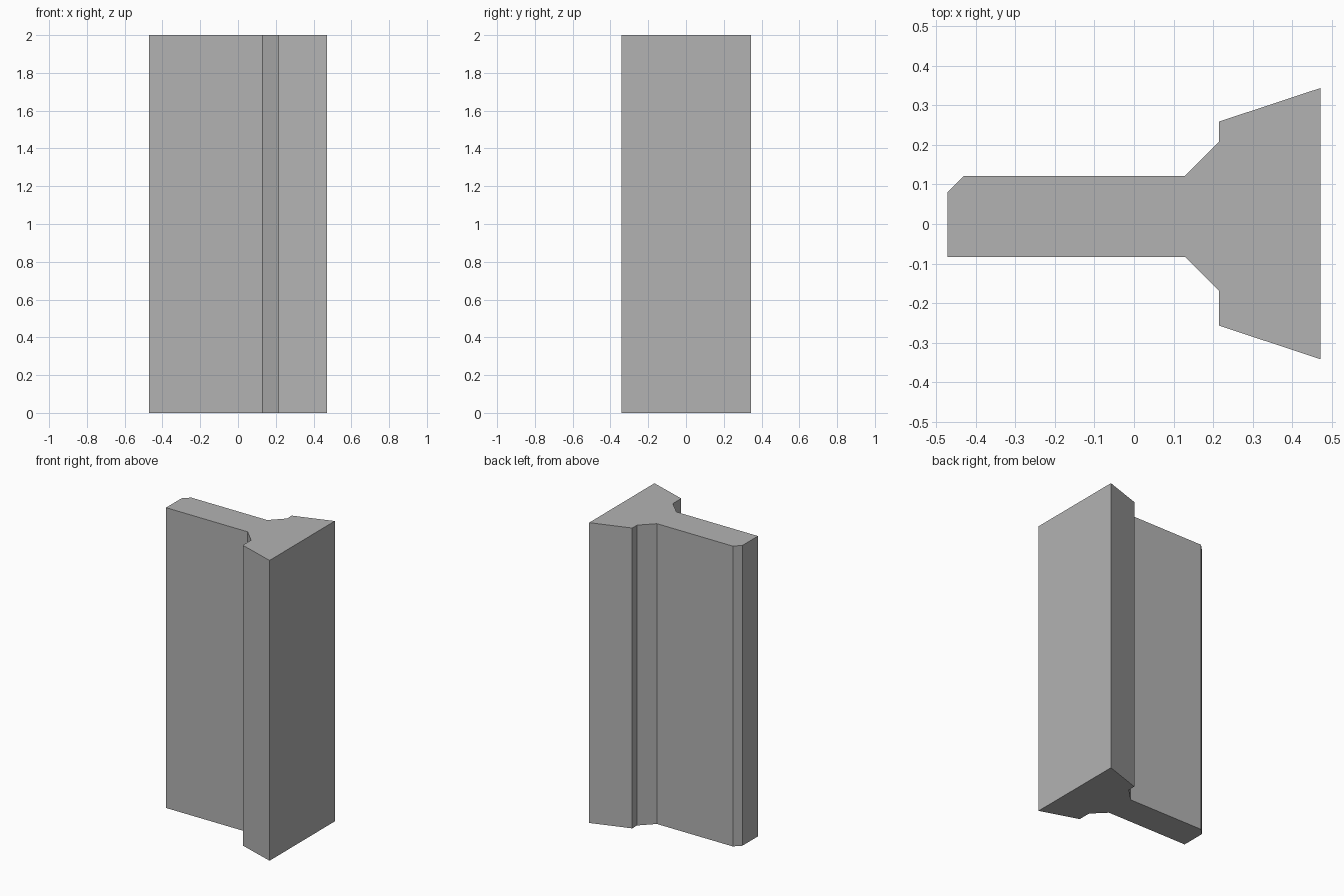
import bpy
import bmesh

cube = bpy.data.objects.get("Cube")
if cube:
    bpy.data.objects.remove(cube, do_unlink=True)

HEIGHT = 2.0

# Plain grey finish
grey = bpy.data.materials.new("plain_grey")
grey.use_nodes = True
color = (0.45, 0.45, 0.45, 1)
grey.diffuse_color = color
grey.node_tree.nodes["Principled BSDF"].inputs["Base Color"].default_value = color


def extrude_profile(name, outline, height, material):
    """Extrude a closed plan outline straight up from the ground."""
    bm = bmesh.new()
    base = bm.faces.new([bm.verts.new((x, y, 0)) for x, y in outline])
    top = bmesh.ops.extrude_face_region(bm, geom=[base], use_keep_orig=True)
    verts = [v for v in top["geom"] if isinstance(v, bmesh.types.BMVert)]
    bmesh.ops.translate(bm, verts=verts, vec=(0, 0, height))
    bmesh.ops.recalc_face_normals(bm, faces=bm.faces[:])
    mesh = bpy.data.meshes.new(name)
    bm.to_mesh(mesh)
    bm.free()
    mesh.materials.append(material)
    obj = bpy.data.objects.new(name, mesh)
    bpy.context.collection.objects.link(obj)
    return obj


# Plan outline: thin web with one chamfered corner, flaring to a tapered flange
outline = [
    (-0.472, -0.083), (0.129, -0.083), (0.215, -0.169), (0.215, -0.257),
    (0.472, -0.342), (0.472, 0.344), (0.215, 0.259), (0.215, 0.208),
    (0.129, 0.122), (-0.43, 0.122), (-0.472, 0.08),
]
extrude_profile("profile_bar", outline, HEIGHT, grey)
